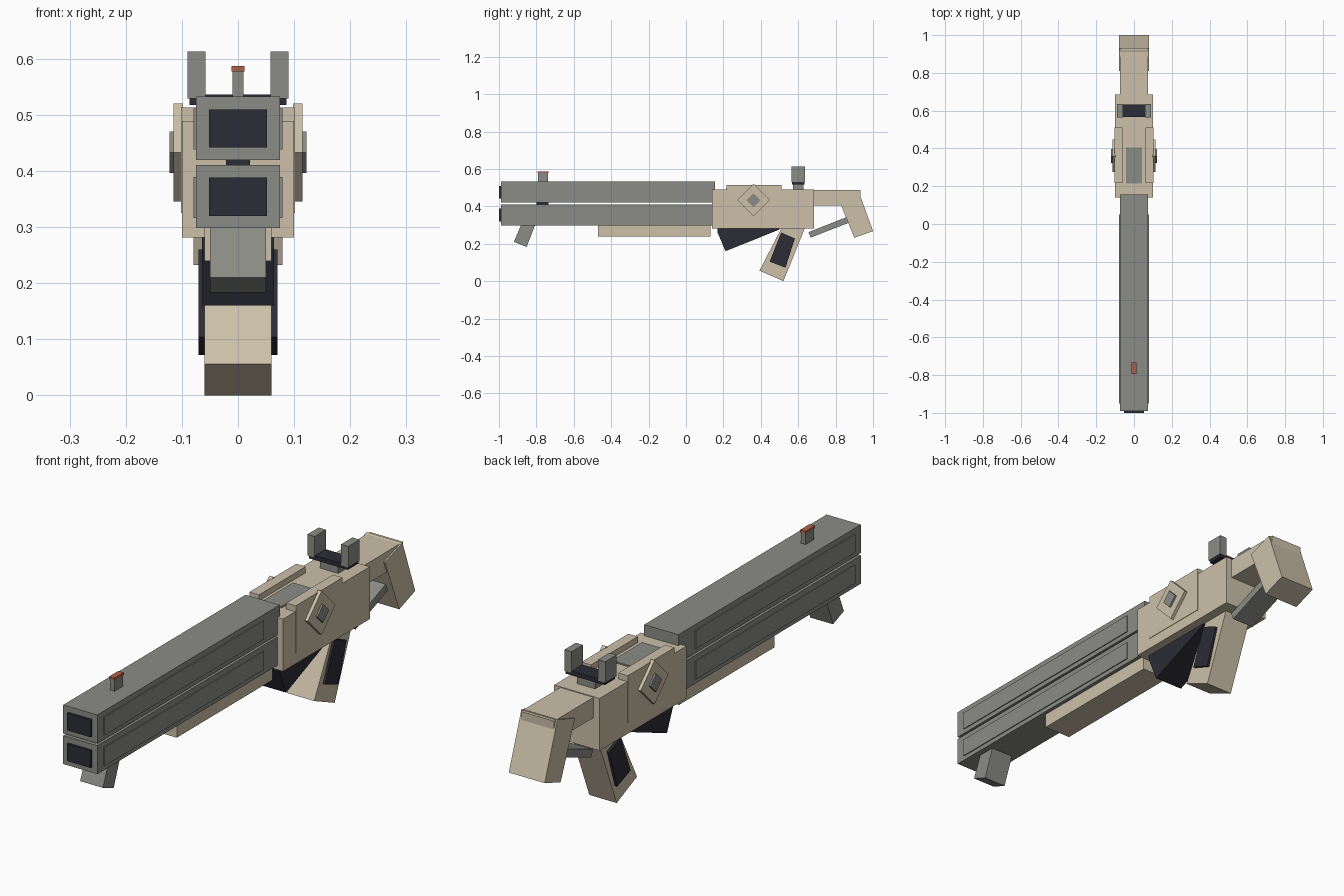
import bpy
import bmesh

cube = bpy.data.objects.get("Cube")
if cube:
    bpy.data.objects.remove(cube, do_unlink=True)


def material(name, rgb):
    mat = bpy.data.materials.new(name)
    mat.use_nodes = True
    mat.diffuse_color = (*rgb, 1)
    mat.node_tree.nodes["Principled BSDF"].inputs["Base Color"].default_value = (*rgb, 1)
    return mat


tan = material("tan", (0.61, 0.53, 0.40))
grey = material("grey", (0.26, 0.26, 0.24))
dark = material("dark", (0.025, 0.025, 0.037))
orange = material("orange", (0.42, 0.12, 0.065))


def prism(name, mat, x0, x1, profile):
    """Extrude a side profile of (y, z) points from x0 to x1."""
    bm = bmesh.new()
    face = bm.faces.new([bm.verts.new((x0, y, z)) for y, z in profile])
    out = bmesh.ops.extrude_face_region(bm, geom=[face])
    moved = [g for g in out["geom"] if isinstance(g, bmesh.types.BMVert)]
    bmesh.ops.translate(bm, verts=moved, vec=(x1 - x0, 0, 0))
    bmesh.ops.recalc_face_normals(bm, faces=bm.faces)
    mesh = bpy.data.meshes.new(name)
    bm.to_mesh(mesh)
    bm.free()
    mesh.materials.append(mat)
    obj = bpy.data.objects.new(name, mesh)
    bpy.context.collection.objects.link(obj)
    return obj


def centred(name, mat, half, profile):
    return prism(name, mat, -half, half, profile)


def rect(y0, y1, z0, z1):
    return [(y0, z0), (y1, z0), (y1, z1), (y0, z1)]


def diamond(y, z, r):
    return [(y - r, z), (y, z - r), (y + r, z), (y, z + r)]


def pair(name, mat, x0, x1, profile):
    """Matching parts on the left (+x) and right (-x)."""
    prism("left_" + name, mat, x0, x1, profile)
    prism("right_" + name, mat, -x1, -x0, profile)


# Twin barrels with muzzle plugs and raised side panels
for level, z0, y_end in (("upper", 0.42, 0.155), ("lower", 0.298, 0.145)):
    centred(level + "_barrel", grey, 0.075, rect(-0.99, y_end, z0, z0 + 0.113))
    centred(level + "_muzzle", dark, 0.052, rect(-1, -0.985, z0 + 0.022, z0 + 0.09))
    pair(level + "_barrel_panel", grey, 0.074, 0.079,
         rect(-0.95, 0.05, z0 + 0.018, z0 + 0.091))
centred("barrel_spacer", dark, 0.021, rect(-0.8, -0.735, 0.405, 0.425))

# Front sight
centred("front_sight", grey, 0.01, rect(-0.79, -0.737, 0.53, 0.579))
centred("front_sight_cap", orange, 0.012, rect(-0.793, -0.734, 0.577, 0.587))

# Forend and slanted front foot
centred("forend", tan, 0.06, rect(-0.47, 0.13, 0.24, 0.3))
centred("front_foot", grey, 0.05,
        [(-0.92, 0.21), (-0.852, 0.183), (-0.805, 0.305), (-0.88, 0.305)])

# Receiver with side rails, top port and diamond bosses
centred("receiver", tan, 0.1, rect(0.14, 0.685, 0.281, 0.489))
pair("receiver_rail", tan, 0.06, 0.102, rect(0.217, 0.511, 0.325, 0.513))
centred("top_port", grey, 0.042, rect(0.215, 0.405, 0.485, 0.495))
pair("diamond_boss", tan, 0.098, 0.115, diamond(0.361, 0.433, 0.087))
pair("diamond_stud", grey, 0.11, 0.122, diamond(0.361, 0.433, 0.037))

# Rear sight
centred("rear_sight_base", grey, 0.04, rect(0.572, 0.628, 0.485, 0.522))
centred("rear_sight_bridge", dark, 0.086, rect(0.567, 0.633, 0.518, 0.536))
pair("rear_sight_post", grey, 0.058, 0.09, rect(0.564, 0.635, 0.529, 0.613))

# Trigger guard block and raked grip
centred("trigger_block", dark, 0.064,
        [(0.168, 0.285), (0.168, 0.262), (0.211, 0.16), (0.5, 0.276), (0.5, 0.285)])
centred("grip", tan, 0.06,
        [(0.393, 0.056), (0.521, 0), (0.64, 0.295), (0.516, 0.295)])
centred("grip_panel", dark, 0.07,
        [(0.447, 0.104), (0.532, 0.072), (0.582, 0.228), (0.509, 0.26)])

# Stock arm, brace and butt
centred("stock_arm", tan, 0.073, rect(0.68, 0.933, 0.405, 0.486))
centred("stock_brace", grey, 0.05,
        [(0.655, 0.262), (0.667, 0.233), (0.878, 0.315), (0.866, 0.345)])
centred("butt", tan, 0.079,
        [(0.81, 0.452), (0.9, 0.232), (1, 0.267), (0.92, 0.489)])
